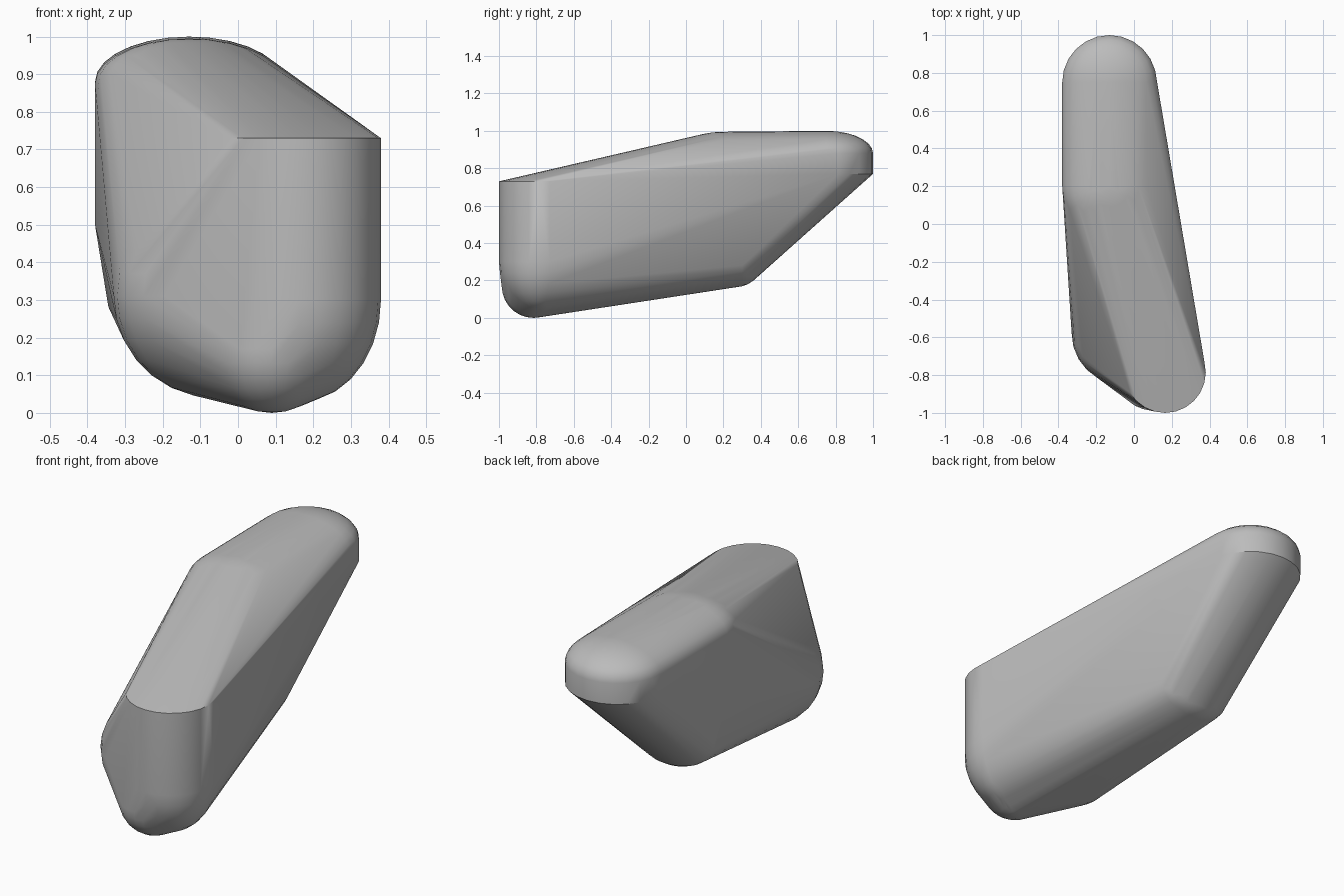
import bpy
import bmesh
import math
from mathutils import Matrix, Vector

cube = bpy.data.objects.get("Cube")
if cube:
    bpy.data.objects.remove(cube, do_unlink=True)

# Plain grey material
grey = bpy.data.materials.new("plain_grey")
grey.use_nodes = True
colour = (0.5, 0.5, 0.5, 1.0)
grey.diffuse_color = colour
grey.node_tree.nodes["Principled BSDF"].inputs["Base Color"].default_value = colour

bm = bmesh.new()


def place(centre, radii):
    return Matrix.Translation(Vector(centre)) @ Matrix.Diagonal((*radii, 1.0))


def ball(centre, radii):
    """Ellipsoid that one rounded corner of the body wraps around."""
    bmesh.ops.create_uvsphere(bm, u_segments=24, v_segments=14, radius=1.0,
                              matrix=place(centre, radii))


def disc(centre, radius):
    """Flat circle that leaves a crisp rim."""
    bmesh.ops.create_circle(bm, segments=24, radius=1.0,
                            matrix=place(centre, (radius, radius, 1.0)))


# Crisp rims: front top edge and rear underside edge
disc((0.165, -0.785, 0.73), 0.215)
disc((-0.13, 0.75, 0.77), 0.25)

# Rounded top at the rear
ball((-0.13, 0.75, 0.88), (0.25, 0.25, 0.12))
ball((-0.13, 0.20, 0.875), (0.25, 0.25, 0.12))

# Rounded front lower end
ball((0.165, -0.785, 0.30), (0.215, 0.215, 0.27))
ball((0.09, -0.815, 0.17), (0.17, 0.17, 0.17))
ball((-0.06, -0.58, 0.31), (0.27, 0.27, 0.27))

# Rounded rear lower corner and side bulge
ball((-0.13, 0.265, 0.315), (0.22, 0.15, 0.15))
ball((-0.13, 0.22, 0.50), (0.25, 0.10, 0.10))

# Stretch one convex skin over all the guides
hull = bmesh.ops.convex_hull(bm, input=bm.verts[:], use_existing_faces=False)
skin = {g for g in hull["geom"] if isinstance(g, bmesh.types.BMFace)}
bmesh.ops.delete(bm, geom=[f for f in bm.faces if f not in skin], context="FACES")
bmesh.ops.delete(bm, geom=[e for e in bm.edges if not e.link_faces], context="EDGES")
bmesh.ops.delete(bm, geom=[v for v in bm.verts if not v.link_faces], context="VERTS")
bmesh.ops.remove_doubles(bm, verts=bm.verts[:], dist=0.002)
bmesh.ops.dissolve_limit(bm, angle_limit=math.radians(1), verts=bm.verts[:],
                         edges=bm.edges[:])
bmesh.ops.recalc_face_normals(bm, faces=bm.faces[:])

mesh = bpy.data.meshes.new("rounded_body")
bm.to_mesh(mesh)
bm.free()
mesh.materials.append(grey)
body = bpy.data.objects.new("rounded_body", mesh)
bpy.context.collection.objects.link(body)

# Smooth surface with sharp rims
bpy.ops.object.select_all(action="DESELECT")
body.select_set(True)
bpy.context.view_layer.objects.active = body
bpy.ops.object.shade_smooth_by_angle(angle=math.radians(32))
